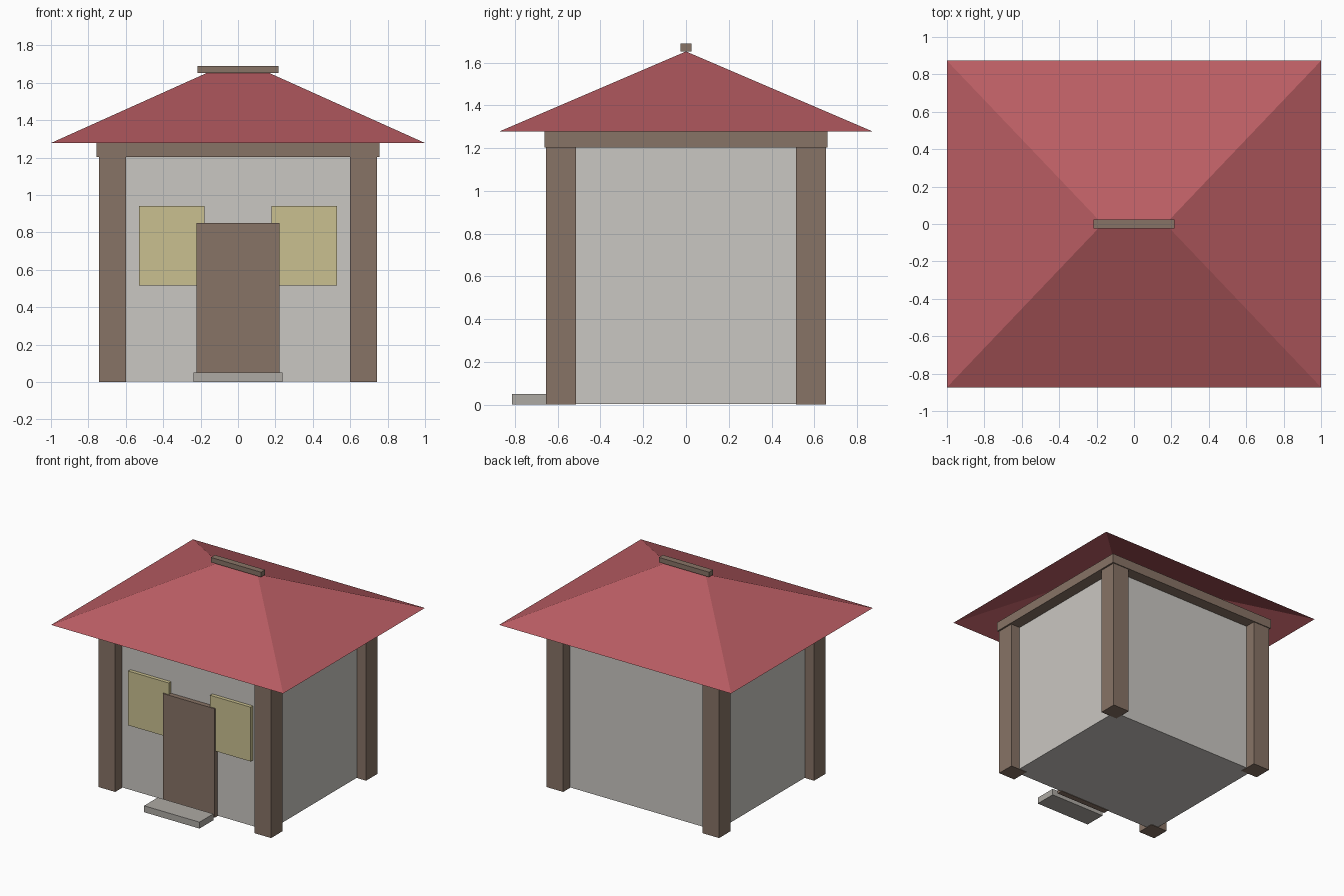
import bpy
import bmesh

default_cube = bpy.data.objects.get("Cube")
if default_cube:
    bpy.data.objects.remove(default_cube, do_unlink=True)


def make_material(name, rgb):
    mat = bpy.data.materials.new(name)
    mat.use_nodes = True
    color = (*rgb, 1.0)
    mat.diffuse_color = color
    for node in mat.node_tree.nodes:
        if node.type == 'BSDF_PRINCIPLED':
            node.inputs["Base Color"].default_value = color
    return mat


timber = make_material("brown timber", (0.245, 0.172, 0.132))
plaster = make_material("pale plaster", (0.59, 0.57, 0.54))
tile = make_material("red roof", (0.49, 0.11, 0.125))
pane = make_material("pale yellow window", (0.59, 0.53, 0.28))
stone = make_material("grey stone", (0.42, 0.40, 0.37))


def finish(name, bm, mat):
    mesh = bpy.data.meshes.new(name)
    bm.to_mesh(mesh)
    bm.free()
    mesh.materials.append(mat)
    obj = bpy.data.objects.new(name, mesh)
    bpy.context.collection.objects.link(obj)
    return obj


def box(name, low, high, mat):
    """Axis-aligned box between two opposite corners."""
    bm = bmesh.new()
    bmesh.ops.create_cube(bm, size=1.0)
    for v in bm.verts:
        v.co = [high[i] if v.co[i] > 0 else low[i] for i in range(3)]
    return finish(name, bm, mat)


# Walls, just clear of the ground so the post feet show below
box("walls", (-0.665, -0.57, 0.003), (0.665, 0.57, 1.21), plaster)

# Corner posts
for side, sx in (("left", 1), ("right", -1)):
    for end, sy in (("front", -1), ("back", 1)):
        x, y = sx * 0.672, sy * 0.585
        box(f"{end}_{side}_post", (x - 0.072, y - 0.07, 0),
            (x + 0.072, y + 0.07, 1.205), timber)

# Beam course on top of the posts
box("eave_beam", (-0.757, -0.662, 1.203), (0.757, 0.662, 1.277), timber)

# Hipped roof, an open shell rising from the eaves to a short ridge
bm = bmesh.new()
eaves = [bm.verts.new((sx, sy * 0.873, 1.278))
         for sx, sy in ((-1, -1), (1, -1), (1, 1), (-1, 1))]
ridge = [bm.verts.new((x, 0, 1.652)) for x in (-0.168, 0.168)]
bm.faces.new((eaves[0], eaves[1], ridge[1], ridge[0]))
bm.faces.new((eaves[1], eaves[2], ridge[1]))
bm.faces.new((eaves[2], eaves[3], ridge[0], ridge[1]))
bm.faces.new((eaves[3], eaves[0], ridge[0]))
finish("roof", bm, tile)
box("ridge_cap", (-0.216, -0.025, 1.652), (0.216, 0.025, 1.69), timber)

# Door, windows and doorstep
box("door", (-0.223, -0.607, 0), (0.223, -0.56, 0.85), timber)
for side, sx in (("left", 1), ("right", -1)):
    x = sx * 0.353
    box(f"{side}_window", (x - 0.175, -0.598, 0.517),
        (x + 0.175, -0.56, 0.94), pane)
box("doorstep", (-0.239, -0.815, 0), (0.239, -0.645, 0.05), stone)
